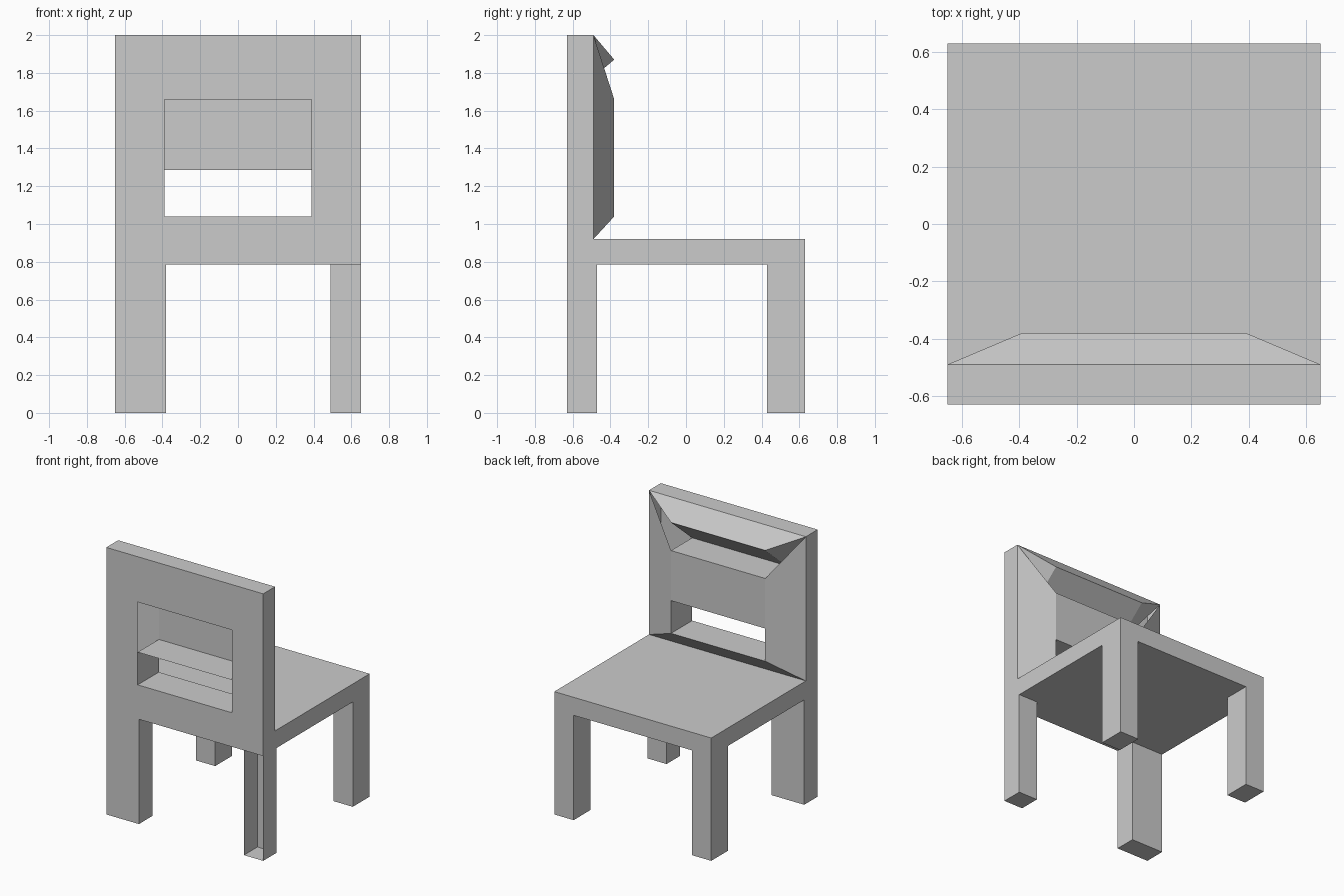
import bpy, bmesh

cube = bpy.data.objects.get("Cube")
if cube:
    bpy.data.objects.remove(cube, do_unlink=True)

grey = bpy.data.materials.new("plain_grey")
grey.use_nodes = True
colour = (0.6, 0.6, 0.6, 1)
grey.diffuse_color = colour
grey.node_tree.nodes["Principled BSDF"].inputs["Base Color"].default_value = colour


def make(name, bm):
    mesh = bpy.data.meshes.new(name)
    bm.to_mesh(mesh)
    bm.free()
    mesh.materials.append(grey)
    obj = bpy.data.objects.new(name, mesh)
    bpy.context.collection.objects.link(obj)
    return obj


def box(name, x, y, z, open_front=False):
    bm = bmesh.new()
    bmesh.ops.create_cube(bm, size=1)
    for v in bm.verts:
        v.co = [r[0] if c < 0 else r[1] for c, r in zip(v.co, (x, y, z))]
    bm.normal_update()
    if open_front:
        front = [f for f in bm.faces if f.normal.y < -0.9]
        bmesh.ops.delete(bm, geom=front, context='FACES')
    return make(name, bm)


def sheet(name, faces):
    bm = bmesh.new()
    for pts in faces:
        bm.faces.new([bm.verts.new(p) for p in pts])
    bmesh.ops.remove_doubles(bm, verts=bm.verts, dist=0.0005)
    return make(name, bm)


def ring(x, y, low, high):
    return [(-x, y, low), (x, y, low), (x, y, high), (-x, y, high)]


def bands(a, b):
    return [(a[i], a[(i + 1) % 4], b[(i + 1) % 4], b[i]) for i in range(4)]


# Main dimensions
W, D, H = 0.65, 0.63, 2.0
OPEN, LIP, EDGE = 0.39, -0.38, -0.49
UNDER, SEAT = 0.785, 0.92
SILL, LEDGE, HEAD, BROW = 1.04, 1.285, 1.66, 1.87

# Seat and legs; one leg is open at the front
box("seat", (-W, W), (-D, D), (UNDER, SEAT))
box("front_right_leg", (-W, -0.38), (-D, -0.47), (0, UNDER))
box("front_left_leg", (0.49, W), (-D, -0.47), (0, UNDER), open_front=True)
for side, x in (("left", (0.49, W)), ("right", (-W, -0.49))):
    box("rear_" + side + "_leg", x, (0.43, D), (0, UNDER))

# Backrest plate with window, and its outer rim
outer = ring(W, -D, SEAT, H)
rim = ring(W, EDGE, SEAT, H)
sheet("backrest_plate", bands(outer, ring(OPEN, -D, SILL, HEAD)))
sheet("backrest_rim", bands(outer, rim))

# Sloped surround, with the top strip raised above the side strips
lip = ring(OPEN, LIP, SILL, HEAD)
brow = ring(OPEN, LIP, SILL, BROW)
bottom, left, top, right = bands(rim, lip)
sheet("backrest_surround", [bottom, left, right, bands(rim, brow)[2]])

# Sloped ceiling under the top strip and its end caps
ceiling = [(-OPEN, -D, HEAD), (OPEN, -D, HEAD), brow[2], brow[3]]
caps = [[(s * W, EDGE, H), (s * OPEN, LIP, BROW), (s * OPEN, -D, HEAD)]
        for s in (-1, 1)]
sheet("top_strip_underside", [ceiling] + caps)

# Window floor and lower side walls
sheet("window_sill", [[(-OPEN, -D, SILL), (OPEN, -D, SILL), lip[1], lip[0]]])
for side, s in (("left", 1), ("right", -1)):
    x = s * OPEN
    sheet("window_" + side + "_wall",
          [[(x, -D, SILL), (x, LIP, SILL), (x, LIP, LEDGE), (x, -D, LEDGE)]])

# Slat across the window: lower ledge, panel, upper ledge
path = [(-D, LEDGE), (LIP, LEDGE), (LIP, HEAD), (-D, HEAD)]
sheet("backrest_slat",
      [[(-OPEN, *a), (OPEN, *a), (OPEN, *b), (-OPEN, *b)]
       for a, b in zip(path, path[1:])])
